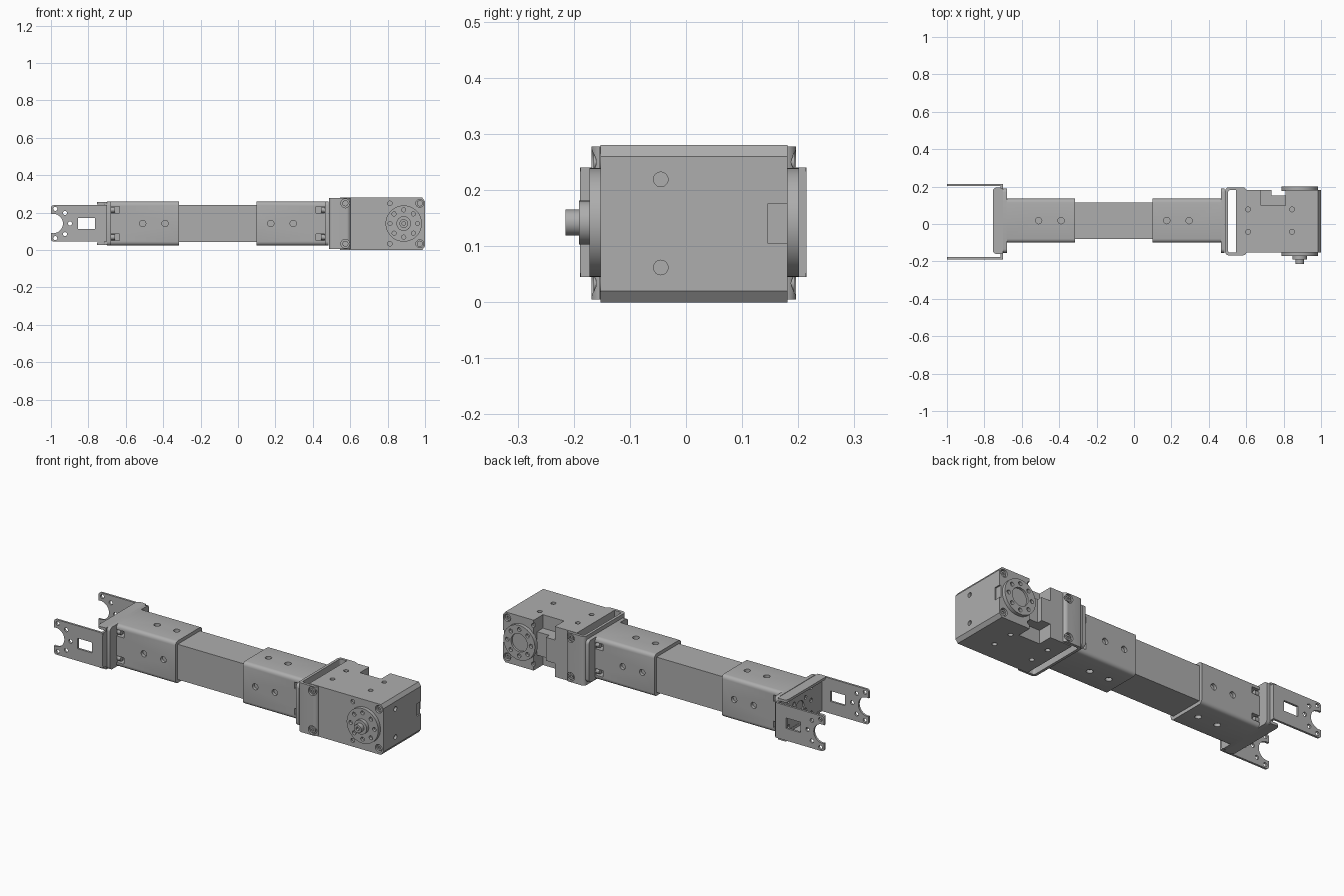
import bpy, bmesh
from math import cos, sin, pi, radians
from mathutils import Vector, Matrix

old = bpy.data.objects.get("Cube")
if old:
    bpy.data.objects.remove(old)

grey = bpy.data.materials.new("metal_grey")
grey.use_nodes = True
grey.diffuse_color = (0.42, 0.42, 0.42, 1)
grey.node_tree.nodes["Principled BSDF"].inputs["Base Color"].default_value = grey.diffuse_color

CY, CZ = 0.018, 0.142      # centre line of the whole arm
HX = 0.886                 # motor axis


def add_box(bm, lo, hi, bevel=0, axis=None, seg=4):
    """Box between two corners; edges along one axis can be rounded."""
    lo, hi = Vector(lo), Vector(hi)
    size = hi - lo
    m = Matrix.Translation((lo + hi) / 2) @ Matrix.Diagonal((*size, 1))
    verts = bmesh.ops.create_cube(bm, size=1, matrix=m)["verts"]
    if bevel:
        edges = {e for v in verts for e in v.link_edges}
        edges = [e for e in edges
                 if abs((e.verts[0].co - e.verts[1].co)[axis]) > 1e-5]
        bmesh.ops.bevel(bm, geom=edges, offset=bevel, segments=seg,
                        profile=0.5, affect='EDGES')


def add_cyl(bm, a, b, r, n=24):
    """Cylinder from point a to point b."""
    a, b = Vector(a), Vector(b)
    rot = (b - a).to_track_quat('Z', 'Y').to_matrix().to_4x4()
    bmesh.ops.create_cone(bm, cap_ends=True, segments=n, radius1=r, radius2=r,
                          depth=(b - a).length,
                          matrix=Matrix.Translation((a + b) / 2) @ rot)


def finish(name, bm):
    bmesh.ops.recalc_face_normals(bm, faces=bm.faces)
    mesh = bpy.data.meshes.new(name)
    bm.to_mesh(mesh)
    bm.free()
    ob = bpy.data.objects.new(name, mesh)
    bpy.context.collection.objects.link(ob)
    mesh.materials.append(grey)
    return ob


def part(name, shapes):
    bm = bmesh.new()
    for fn, *args in shapes:
        fn(bm, *args)
    return finish(name, bm)


def cut(ob, shapes):
    """Subtract shapes from a part, then drop the cutter."""
    tool = part("cutter", shapes)
    tool.hide_render = True
    mod = ob.modifiers.new("cut", 'BOOLEAN')
    mod.operation, mod.solver, mod.object = 'DIFFERENCE', 'EXACT', tool
    bpy.context.view_layer.objects.active = ob
    bpy.ops.object.modifier_apply(modifier=mod.name)
    bpy.data.objects.remove(tool)


def ring(radius, count):
    return [(HX + radius * cos(2 * pi * i / count), CZ + radius * sin(2 * pi * i / count))
            for i in range(count)]


# Square centre tube
part("arm_tube", [(add_box, (-0.36, CY - 0.098, CZ - 0.098), (0.15, CY + 0.098, CZ + 0.098))])

# Sleeves with end flanges, mirrored about the middle of the tube
MID = -0.1075
for side, name in ((-1, "left_end"), (1, "right_end")):
    def X(d):
        return MID + side * d

    def xbox(d0, d1, y0, y1, z0, z1, *rest):
        a, b = sorted((X(d0), X(d1)))
        return (add_box, (a, y0, z0), (b, y1, z1), *rest)

    h = 0.117
    sleeve = part(name + "_sleeve", [xbox(0.2075, 0.575, CY - h, CY + h, CZ - h, CZ + h, 0.02, 0)])
    holes = []
    for d in (0.2825, 0.4025):
        for s in (-1, 1):
            holes.append((add_cyl, (X(d), CY + s * 0.1, CZ), (X(d), CY + s * 0.13, CZ), 0.017))
            holes.append((add_cyl, (X(d), CY, CZ + s * 0.1), (X(d), CY, CZ + s * 0.13), 0.017))
    for s in (-1, 1):
        for t in (-1, 1):
            y0, y1 = sorted((CY + s * 0.075, CY + s * 0.13))
            z = CZ + t * 0.073
            holes.append(xbox(0.525, 0.571, y0, y1, z - 0.018, z + 0.018))
    cut(sleeve, holes)
    part(name + "_flange", [xbox(0.572, 0.592, CY - 0.172, CY + 0.172, CZ - h, CZ + h, 0.02, 0)])
    part(name + "_flange_bolts",
         [(add_cyl, (X(0.55), CY + s * 0.1, CZ + t * 0.073), (X(0.575), CY + s * 0.1, CZ + t * 0.073), 0.014)
          for s in (-1, 1) for t in (-1, 1)])

# Fork bracket: base plate, folded lips and two arms
base = part("fork_base", [(add_box, (-0.713, -0.188, 0.045), (-0.7, 0.214, 0.24))])
grid = [(add_cyl, (-0.73, CY + i * 0.05, CZ + j * 0.035), (-0.706, CY + i * 0.05, CZ + j * 0.035), 0.011, 16)
        for i in (-2, -1, 1, 2) for j in (-2, -1, 0, 1, 2) if (i + j) % 2 == 0]
cut(base, grid + [(add_cyl, (-0.73, CY, CZ), (-0.706, CY, CZ), 0.035)])
for name, z in (("lower", 0.027), ("upper", 0.243)):
    part("fork_" + name + "_lip", [(add_box, (-0.755, -0.16, z), (-0.7, 0.195, z + 0.014), 0.02, 2)])
    part("fork_" + name + "_bend",
         [(add_box, (-0.714, -0.158, min(z, 0.23)), (-0.7, 0.193, max(z + 0.014, 0.055)))])

for name, y in (("front", -0.189), ("back", 0.203)):
    arm = part("fork_" + name + "_arm", [(add_box, (-1, y, 0.045), (-0.7, y + 0.012, 0.24), 0.015, 1)])
    y0, y1 = y - 0.02, y + 0.03
    slots = [(add_cyl, (-0.988, y0, CZ), (-0.988, y1, CZ), 0.052, 32),
             (add_box, (-0.855, y0, 0.113), (-0.765, y1, 0.171)),
             (add_cyl, (-0.898, y0, CZ), (-0.898, y1, CZ), 0.011, 16)]
    for s in (-1, 1):
        for x, dz in ((-0.977, 0.078), (-0.925, 0.057)):
            slots.append((add_cyl, (x, y0, CZ + s * dz), (x, y1, CZ + s * dz), 0.011, 16))
    cut(arm, slots)

# Motor bracket: U of sheet metal gripping the motor
bracket = part("motor_bracket", [(add_box, (0.487, -0.168, 0.005), (0.602, 0.196, 0.278), 0.02, 2)])
cut(bracket, [(add_box, (0.502, -0.153, -0.05), (0.7, 0.181, 0.35), 0.012, 2)])

# Motor body with chamfered far edges
body = bmesh.new()
outline = [(0.545, 0), (0.985, 0), (1, 0.02), (1, 0.26), (0.985, 0.28), (0.545, 0.28)]
face = body.faces.new([body.verts.new((x, -0.152, z)) for x, z in outline])
new = bmesh.ops.extrude_face_region(body, geom=[face])["geom"]
bmesh.ops.translate(body, vec=(0, 0.333, 0), verts=[v for v in new if isinstance(v, bmesh.types.BMVert)])
body = finish("motor_body", body)

# Cable recess on the back
cut(body, [(add_box, (0.68, 0.1, 0.205), (0.81, 0.25, 0.3)),
           (add_box, (0.68, 0.1, -0.02), (0.81, 0.25, 0.075))])
cut(body, [(add_box, (0.735, 0.152, -0.02), (0.81, 0.25, 0.3))])

# Mounting holes, connector notch and bolt pockets
holes = [(add_box, (0.992, 0.145, 0.106), (1.05, 0.25, 0.175))]
for x in (0.61, 0.845):
    for y in (-0.042, 0.078):
        holes += [(add_cyl, (x, y, 0.265), (x, y, 0.3), 0.013),
                  (add_cyl, (x, y, -0.02), (x, y, 0.015), 0.013)]
for z in (0.062, 0.219):
    holes.append((add_cyl, (0.985, -0.045, z), (1.05, -0.045, z), 0.013))
bolts = []
for y, s in ((-0.152, -1), (0.181, 1)):
    for z in (0.034, 0.25):
        holes += [(add_cyl, (0.972, y - s * 0.02, z), (0.972, y + s * 0.02, z), 0.021),
                  (add_cyl, (0.812, y - s * 0.012, z), (0.812, y + s * 0.02, z), 0.012)]
        bolts.append((0.972, y - s * 0.021, y - s * 0.006, z))
cut(body, holes)
bolt_cuts, heads = [], []
for y, s in ((-0.168, -1), (0.196, 1)):
    for z in (0.034, 0.25):
        bolt_cuts.append((add_cyl, (0.574, y - s * 0.012, z), (0.574, y + s * 0.02, z), 0.024))
        bolts.append((0.574, y - s * 0.016, y - s * 0.003, z))
cut(bracket, bolt_cuts)
for i, (x, y0, y1, z) in enumerate(bolts):
    screw = part("bolt_head_%d" % (i + 1), [(add_cyl, (x, y0, z), (x, y1, z), 0.016)])
    cut(screw, [(add_cyl, (x, y1 + (y0 - y1) * 0.5, z), (x, y1 + (y1 - y0), z), 0.008, 6)])

# Output horns on both sides, each with a ring of eight holes
for name, y, s in (("front_horn", -0.152, -1), ("back_horn", 0.181, 1)):
    out = y + s * 0.02
    horn = part(name, [(add_cyl, (HX, y - s * 0.005, CZ), (HX, out, CZ), 0.097, 48)])
    horn_holes = [(add_cyl, (x, out - s * 0.015, z), (x, out + s * 0.02, z), 0.011, 16)
                  for x, z in ring(0.073, 8)]
    if s > 0:
        horn_holes.append((add_cyl, (HX, out - s * 0.012, CZ), (HX, out + s * 0.02, CZ), 0.05, 32))
    cut(horn, horn_holes)
part("horn_hub", [(add_cyl, (HX, -0.165, CZ), (HX, -0.191, CZ), 0.039, 32)])
shaft = part("horn_shaft", [(add_cyl, (HX, -0.18, CZ), (HX, -0.215, CZ), 0.023, 32)])
cut(shaft, [(add_cyl, (HX, -0.2, CZ), (HX, -0.24, CZ), 0.011, 6)])

# Smooth the round surfaces, keep the machined edges sharp
bpy.ops.object.select_all(action='DESELECT')
for ob in bpy.context.scene.objects:
    if ob.type == 'MESH' and grey.name in ob.data.materials:
        ob.select_set(True)
        bpy.context.view_layer.objects.active = ob
bpy.ops.object.shade_smooth_by_angle(angle=radians(30))
